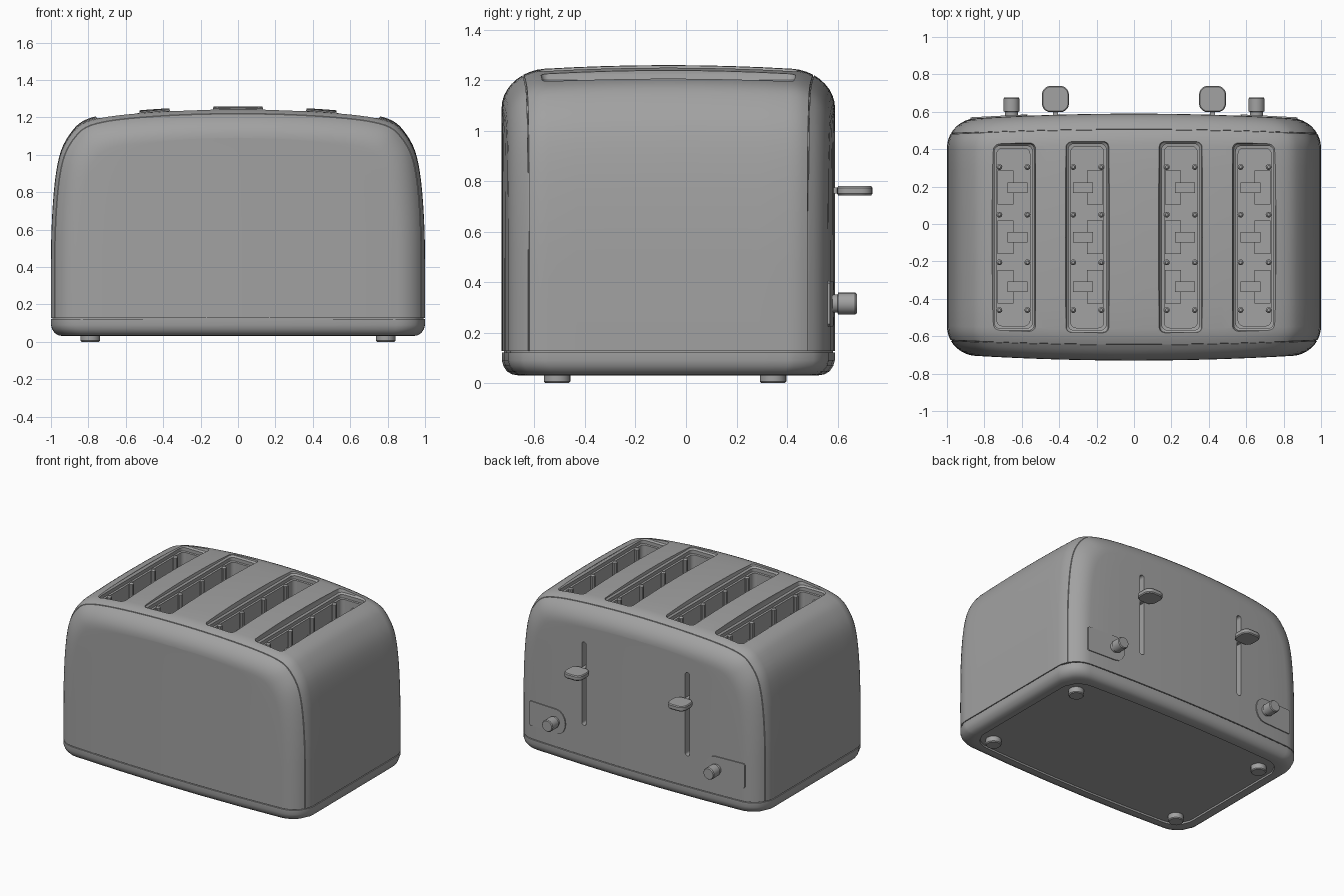
import bpy, bmesh, math
from mathutils import Vector

if "Cube" in bpy.data.objects:
    bpy.data.objects.remove(bpy.data.objects["Cube"])

GREY = (0.36, 0.36, 0.36, 1)
mat = bpy.data.materials.new("plain_grey")
mat.use_nodes = True
mat.diffuse_color = GREY
mat.node_tree.nodes["Principled BSDF"].inputs["Base Color"].default_value = GREY

YC = -0.07      # middle of the body in depth
SEAM = 0.127    # height of the seam between shell and base


def finish(name, bm, smooth=True):
    bmesh.ops.remove_doubles(bm, verts=bm.verts, dist=0.0002)
    bmesh.ops.recalc_face_normals(bm, faces=bm.faces)
    me = bpy.data.meshes.new(name)
    bm.to_mesh(me)
    bm.free()
    me.materials.append(mat)
    ob = bpy.data.objects.new(name, me)
    bpy.context.collection.objects.link(ob)
    if smooth:
        soften(ob)
    return ob


def soften(ob):
    bpy.ops.object.select_all(action='DESELECT')
    ob.select_set(True)
    bpy.context.view_layer.objects.active = ob
    bpy.ops.object.shade_smooth_by_angle(angle=math.radians(30))


def loft(name, rings, caps=True, smooth=True):
    bm = bmesh.new()
    rows = [[bm.verts.new(p) for p in ring] for ring in rings]
    n = len(rows[0])
    for a, b in zip(rows, rows[1:]):
        for i in range(n):
            j = (i + 1) % n
            bm.faces.new((a[i], a[j], b[j], b[i]))
    if caps:
        bm.faces.new(rows[0])
        bm.faces.new(rows[-1])
    return finish(name, bm, smooth)


def rounded(hw, hl, r, steps=5):
    """Rounded rectangle outline, counter-clockwise."""
    pts = []
    for k, (sx, sy) in enumerate(((1, 1), (-1, 1), (-1, -1), (1, -1))):
        for s in range(steps + 1):
            a = math.pi / 2 * (k + s / steps)
            pts.append((sx * (hw - r) + r * math.cos(a), sy * (hl - r) + r * math.sin(a)))
    return pts


def box(name, lo, hi, bevel=0.0):
    bm = bmesh.new()
    bmesh.ops.create_cube(bm, size=1)
    lo, hi = Vector(lo), Vector(hi)
    for v in bm.verts:
        v.co = (lo + hi) / 2 + v.co * (hi - lo)
    if bevel:
        bmesh.ops.bevel(bm, geom=bm.edges[:], offset=bevel, segments=2, profile=0.5, affect='EDGES')
    return finish(name, bm)


def turned(name, centre, profile, axis='Z', steps=24):
    """Round part from (radius, height) pairs along z or y."""
    rings = []
    for r, h in profile:
        ring = []
        for s in range(steps):
            a = math.tau * s / steps
            u, v = r * math.cos(a), r * math.sin(a)
            ring.append(Vector(centre) + Vector((u, v, h) if axis == 'Z' else (u, h, v)))
        rings.append(ring)
    return loft(name, rings)


def cut(target, cutter):
    m = target.modifiers.new("cut", 'BOOLEAN')
    m.operation, m.solver, m.object = 'DIFFERENCE', 'EXACT', cutter
    bpy.context.view_layer.objects.active = target
    bpy.ops.object.modifier_apply(modifier=m.name)
    bpy.data.objects.remove(cutter)


# Half outline of the shell, smoothed
key = [(1, SEAM), (1, 0.4), (0.997, 0.6), (0.985, 0.8), (0.965, 0.95), (0.935, 1.05), (0.885, 1.13),
       (0.83, 1.18), (0.74, 1.21), (0.6, 1.231), (0.4, 1.247), (0.2, 1.256), (0, 1.259)]
half = []
for i in range(len(key) - 1):
    p0, p1, p2, p3 = (Vector(key[min(max(i + k, 0), len(key) - 1)]) for k in (-1, 0, 1, 2))
    for s in range(3):
        t = s / 3
        half.append(0.5 * (2 * p1 + (p2 - p0) * t + (2 * p0 - 5 * p1 + 4 * p2 - p3) * t * t
                           + (3 * p1 - p0 - 3 * p2 + p3) * t ** 3))
half.append(Vector(key[-1]))


def top_z(x):
    return next(p.y for p in half if p.x <= abs(x) + 0.02)


# Depth stations (distance from middle, inset), with a seam groove in the rounding
HALF_D, ROUND = 0.66, 0.17
edge = []
for deg in (0, 10, 20, 29, 29.4, 30.6, 31, 40, 50, 60, 70, 80, 90):
    a = math.radians(deg)
    groove = 0.007 if 29.2 < deg < 30.8 else 0
    edge.append((HALF_D - ROUND + ROUND * math.sin(a), 0.15 * (1 - math.cos(a)) + groove))
flat = [(0.49 * k / 4, 0) for k in range(-3, 4)]
stations = [(-d, i) for d, i in reversed(edge)] + flat + edge


def shell_point(x, z, d, inset, squeeze=1):
    x = x * (1 - inset) * squeeze
    z = SEAM + (z - SEAM) * (1 - inset / 1.12)
    bow = 0.035 * x * x * (abs(d) / HALF_D) ** 3
    z -= 0.018 * (d / 0.55) ** 2 * max(0, (z - SEAM) / 1.13) ** 3
    return Vector((x, YC + d - math.copysign(bow, d), z))


def shell_ring(d, inset, squeeze=1):
    right = [shell_point(p.x, p.y, d, inset, squeeze) for p in half]
    return right + [Vector((-p.x, p.y, p.z)) for p in reversed(right[:-1])]


squeezes = (0, 0.2, 0.4, 0.6, 0.8)
rings = [shell_ring(*stations[0], s) for s in squeezes]
rings += [shell_ring(*st) for st in stations]
rings += [shell_ring(*stations[-1], s) for s in reversed(squeezes)]
shell = loft("shell", rings, caps=False, smooth=False)

# Bread slots with a stepped lip, side wires and carriers
for n, cx in enumerate((-0.645, -0.25, 0.25, 0.645)):
    top = top_z(cx)
    hl = 0.505 if abs(cx) > 0.5 else 0.515
    steps = [(0.122, 0.12), (0.118, 0), (0.112, -0.025), (0.101, -0.035), (0.101, -0.06),
             (0.088, -0.062), (0.088, 0.3 - top)]
    cutter = loft("slot_cutter", [[(cx + x, YC + y, top + dz) for x, y in
                                   rounded(hw, hl + hw - 0.118, 0.03)] for hw, dz in steps])
    cut(shell, cutter)
    side = -1 if n % 2 == 0 else 1
    for sx in (-1, 1):
        for k in range(4):
            turned("slot_wire", (cx + sx * 0.075, -0.46 + 0.255 * k, 0),
                   [(0.016, 0.29), (0.016, top - 0.06), (0.008, top - 0.05)], steps=10)
    for k in range(3):
        y = -0.335 + 0.265 * k
        a, b = sorted((cx, cx + side * 0.085))
        box("bread_carrier", (a, y - 0.09, 0.55), (b, y + 0.09, 0.57))
        a, b = sorted((cx - side * 0.075, cx + side * 0.03))
        box("carrier_tab", (a, y - 0.028, 0.56), (b, y + 0.028, 0.59))

# Lever tracks, levers, control plates and knobs on the back
for sx in (-1, 1):
    cut(shell, loft("track_cutter", [[(sx * 0.42 + x, y, 0.655 + z) for x, z in
                                      rounded(0.018, 0.305, 0.017)] for y in (0.53, 0.65)]))
    box("lever_stem", (sx * 0.42 - 0.013, 0.53, 0.75), (sx * 0.42 + 0.013, 0.64, 0.775))
    outline = rounded(0.072, 0.07, 0.045)
    loft("lever", [[(sx * 0.42 + x * k, 0.668 + y * k, z) for x, y in outline]
                   for k, z in ((0.93, 0.743), (1, 0.75), (1, 0.773), (0.93, 0.78))])

    # Plate is square at the outer end and half round around the knob
    plate = [(0.865, 0.225), (0.875, 0.235), (0.875, 0.395), (0.865, 0.405)]
    for s in range(9):
        a = math.radians(90 + 180 * s / 8)
        plate.append((0.645 + 0.075 * math.cos(a), 0.315 + 0.09 * math.sin(a)))
    loft("control_plate", [[(sx * x, YC + HALF_D - 0.035 * x * x + off, z) for x, z in plate]
                           for off in (-0.03, 0.007)])
    turned("knob", (sx * 0.655, 0, 0.315),
           [(0.036, 0.56), (0.036, 0.6), (0.043, 0.602), (0.043, 0.67), (0.038, 0.677)], axis='Y')
soften(shell)

# Base with rounded underside and recessed bottom panel
plan = [shell_point(1, SEAM, d, i) for d, i in stations if not 0.006 < i < 0.03]
plan += [shell_point(1, SEAM, *stations[-1], s) for s in (0.6, 0.2, -0.2, -0.6)]
plan += [Vector((-p.x, p.y, p.z)) for p in reversed(plan[:-4])]
plan += [shell_point(1, SEAM, *stations[0], s) for s in (-0.6, -0.2, 0.2, 0.6)]
profile = [(0.008, 0.135), (0.008, 0.122), (0, 0.121), (0, 0.09), (0.006, 0.068), (0.02, 0.047), (0.04, 0.035),
           (0.07, 0.03), (0.1, 0.03), (0.102, 0.042)]
loft("base", [[(p.x * (1 - o), YC + (p.y - YC) * (1 - o / HALF_D), z) for p in plan] for o, z in profile])

# Feet
for x in (-0.79, 0.79):
    for y in (-0.51, 0.345):
        turned("foot", (x, y, 0), [(0.046, 0), (0.052, 0.006), (0.052, 0.05)])
